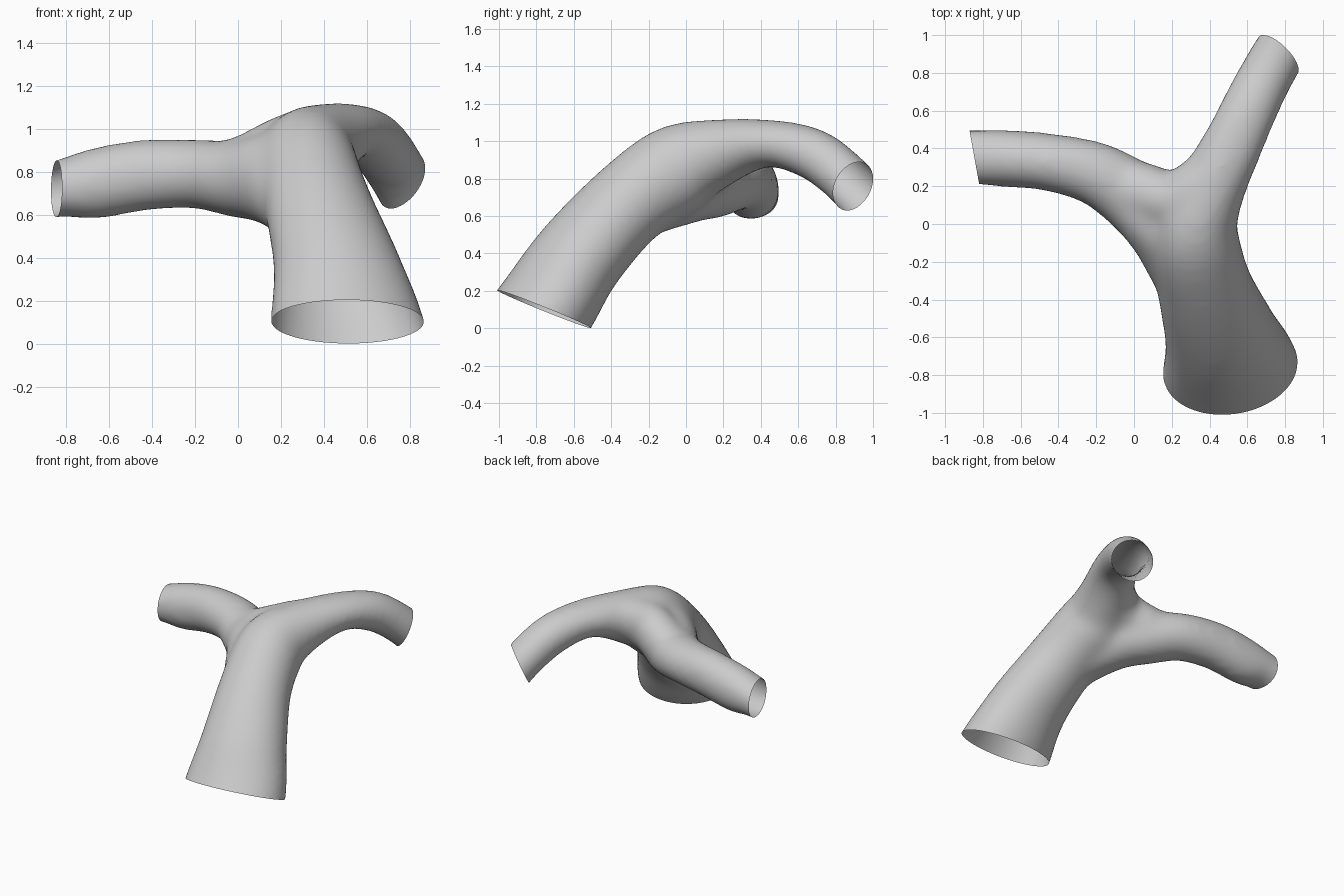
import bpy, bmesh, math
from mathutils import Vector

cube = bpy.data.objects.get("Cube")
if cube:
    bpy.data.objects.remove(cube, do_unlink=True)

SIDES, STEPS = 40, 8

# Stations: centre x, y, z, half width, half height
TRUNK = [(.55, -.97, -.19, .38, .27), (.507, -.757, .10, .363, .262),
         (.457, -.58, .37, .302, .243), (.37, -.32, .655, .252, .232),
         (.322, -.06, .84, .235, .245), (.39, .15, .93, .19, .192),
         (.527, .43, .988, .162, .13), (.645, .68, .93, .15, .14),
         (.748, .87, .785, .145, .138), (.82, .98, .65, .145, .138)]
BRANCH = [(-1.0, .36, .68, .145, .125), (-.845, .354, .72, .147, .132),
          (-.68, .347, .742, .153, .165), (-.45, .327, .783, .154, .167),
          (-.2, .265, .79, .17, .162), (0, .14, .765, .19, .18),
          (.16, -.02, .765, .2, .215), (.27, -.21, .69, .2, .2),
          (.35, -.35, .59, .19, .17)]
# Web of the fork, bridging branch and rear leg
WEB = [(-.12, .21, .79, .14, .14), (.04, .17, .82, .16, .155),
       (.2, .125, .88, .155, .175), (.34, .2, .945, .15, .16),
       (.48, .36, .98, .13, .12)]

# Cut planes of the open ends: point, outward normal
ENDS = [((.5, -.755, .1), (.03, -.378, -.926)),
        ((-.845, .352, .72), (-1, -.18, 0)),
        ((.775, .89, .775), (.65, .62, -.4))]


def spline(points):
    """Smooth the stations with a Catmull-Rom curve."""
    p = [Vector(q) for q in points]
    p = [p[0] * 2 - p[1]] + p + [p[-1] * 2 - p[-2]]
    out = []
    for a, b, c, d in zip(p, p[1:], p[2:], p[3:]):
        for i in range(STEPS):
            t = i / STEPS
            out.append((b * 2 + (c - a) * t + (a * 2 - b * 5 + c * 4 - d) * t ** 2
                        + (b * 3 - a - c * 3 + d) * t ** 3) / 2)
    return out + [p[-2]]


def add_tube(bm, stations):
    """Loft closed elliptical rings along a path."""
    path = spline(stations)
    rings = []
    for i, s in enumerate(path):
        ahead, behind = path[min(i + 1, len(path) - 1)], path[max(i - 1, 0)]
        tangent = (Vector(ahead[:3]) - Vector(behind[:3])).normalized()
        side = tangent.cross(Vector((0, 0, 1))).normalized()
        up = side.cross(tangent)
        ring = []
        for k in range(SIDES):
            a = math.tau * k / SIDES
            ring.append(bm.verts.new(Vector(s[:3]) + side * s[3] * math.cos(a)
                                     + up * s[4] * math.sin(a)))
        rings.append(ring)
    for r, q in zip(rings, rings[1:]):
        for k in range(SIDES):
            n = (k + 1) % SIDES
            bm.faces.new((r[k], r[n], q[n], q[k]))
    bm.faces.new(rings[0])
    bm.faces.new(rings[-1])


# Solid trunk, branch and web
bm = bmesh.new()
for stations in (TRUNK, BRANCH, WEB):
    add_tube(bm, stations)
bmesh.ops.recalc_face_normals(bm, faces=bm.faces)
mesh = bpy.data.meshes.new("forked_tube")
bm.to_mesh(mesh)
bm.free()
tube = bpy.data.objects.new("forked_tube", mesh)
bpy.context.collection.objects.link(tube)

# Fuse into one skin and soften the fork
remesh = tube.modifiers.new("fuse", 'REMESH')
remesh.mode = 'VOXEL'
remesh.voxel_size = .022
soften = tube.modifiers.new("soften", 'SMOOTH')
soften.factor = .5
soften.iterations = 30
fused = bpy.data.meshes.new_from_object(
    tube.evaluated_get(bpy.context.evaluated_depsgraph_get()))
tube.modifiers.clear()

# Slice the three ends open
bm = bmesh.new()
bm.from_mesh(fused)
for point, normal in ENDS:
    bmesh.ops.bisect_plane(bm, geom=bm.verts[:] + bm.edges[:] + bm.faces[:],
                           plane_co=point, plane_no=normal, clear_outer=True)
for f in bm.faces:
    f.smooth = True
bm.to_mesh(mesh)
bm.free()
bpy.data.meshes.remove(fused)

# Plain grey surface
grey = bpy.data.materials.new("light_grey")
grey.use_nodes = True
color = (.6, .6, .6, 1)
grey.diffuse_color = color
grey.node_tree.nodes["Principled BSDF"].inputs["Base Color"].default_value = color
mesh.materials.clear()
mesh.materials.append(grey)
